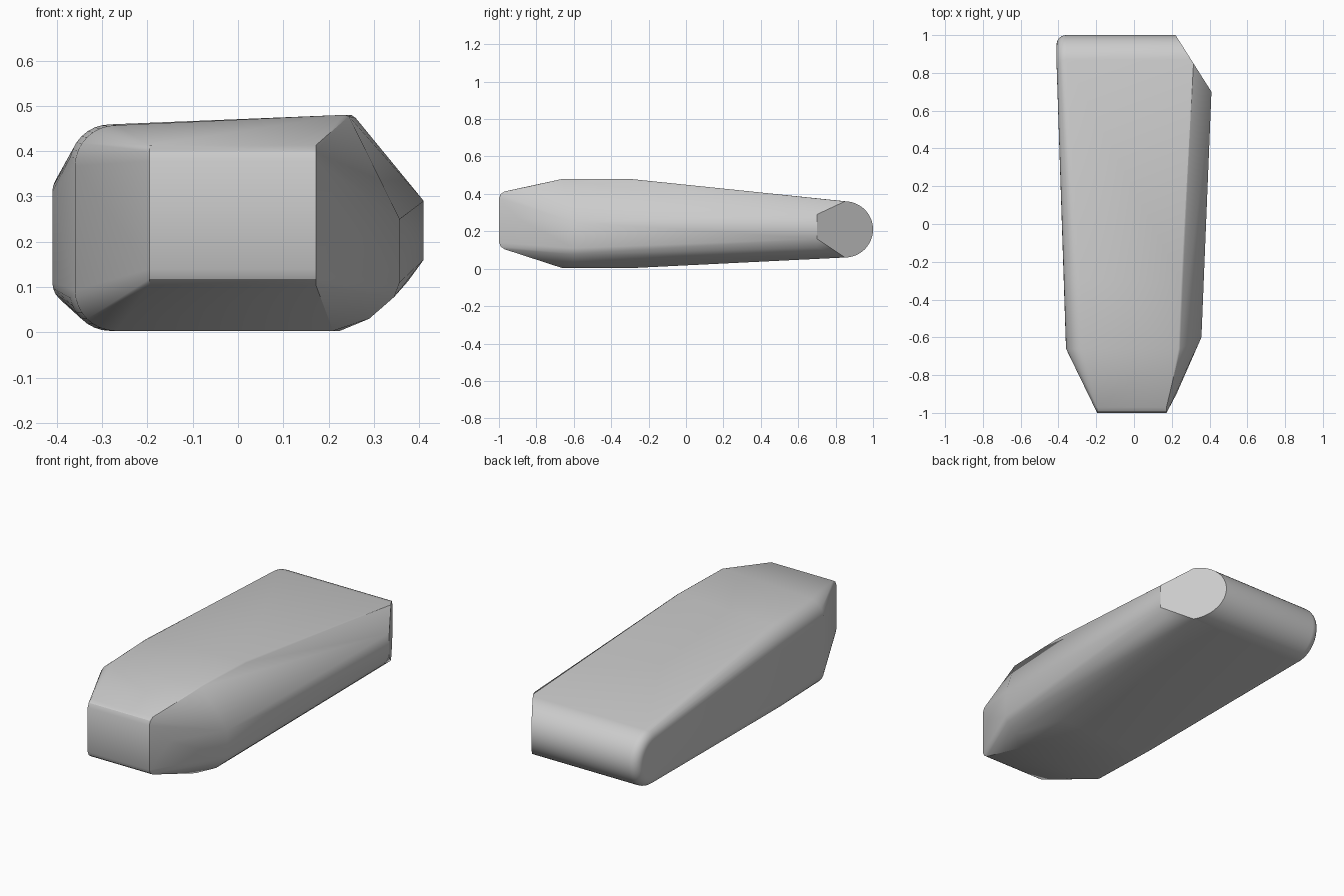
import bpy, bmesh
from math import sin, cos, pi, radians

cube = bpy.data.objects.get("Cube")
if cube:
    bpy.data.objects.remove(cube, do_unlink=True)

grey = bpy.data.materials.new("plain grey")
grey.use_nodes = True
colour = (0.6, 0.6, 0.6, 1)
grey.diffuse_color = colour
grey.node_tree.nodes["Principled BSDF"].inputs["Base Color"].default_value = colour

bm = bmesh.new()


def add(x, y, z):
    bm.verts.new((x, y, z))


def rounded_side(y, x, low, high, r, steps=8):
    """Right wall at x with filleted top and bottom edges."""
    for i in range(steps + 1):
        a = i / steps * pi / 2
        px = x + r * (1 - cos(a))
        add(px, y, high - r + r * sin(a))
        add(px, y, low + r - r * sin(a))


def chamfered_side(y, points):
    """Left wall made of angled flats."""
    for x, z in points:
        add(x, y, z)


# Blunt nose with softened upper and lower edges
for y, low, high in ((-1, .14, .378), (-.99, .118, .4), (-.97, .104, .413)):
    for x in (-.195, .172):
        add(x, y, low)
        add(x, y, high)
add(.225, -.9, .27)

# Deepest part of the body
rounded_side(-.66, -.36, .003, .457, .09)
rounded_side(-.3, -.372, .003, .459, .09)
chamfered_side(-.66, [(.235, .48), (.245, .477), (.21, .003)])
chamfered_side(-.6, [(.357, .25), (.357, .11), (.345, .078), (.29, .03)])
chamfered_side(-.3, [(.25, .48), (.26, .473), (.225, .003)])

# Left shoulder where the tail is cut back
chamfered_side(.7, [(.41, .29), (.41, .16), (.375, .112)])

# Half-round tail: filleted on the right, cut obliquely on the left
radius, fillet, steps = .15, .05, 24
for i in range(steps + 1):
    a = -pi / 2 + pi * i / steps
    for j in range(7):
        b = j / 6 * pi / 2
        r = radius - fillet + fillet * sin(b)
        add(-.41 + fillet * (1 - cos(b)), .85 + r * cos(a), .21 + r * sin(a))
    y = .85 + radius * cos(a)
    add(.41 - (y - .7) * .633, y, .21 + radius * sin(a))

# Skin the sections into one convex body
hull = bmesh.ops.convex_hull(bm, input=bm.verts)
spare = {v for v in hull["geom_interior"] + hull["geom_unused"]
         if isinstance(v, bmesh.types.BMVert)}
bmesh.ops.delete(bm, geom=list(spare), context="VERTS")
bmesh.ops.dissolve_limit(bm, angle_limit=radians(.5), verts=bm.verts, edges=bm.edges)
bmesh.ops.recalc_face_normals(bm, faces=bm.faces)

mesh = bpy.data.meshes.new("tapered_body")
bm.to_mesh(mesh)
bm.free()
body = bpy.data.objects.new("tapered_body", mesh)
bpy.context.collection.objects.link(body)
mesh.materials.append(grey)

# Smooth the fillets and keep the flats crisp
bpy.ops.object.select_all(action="DESELECT")
body.select_set(True)
bpy.context.view_layer.objects.active = body
bpy.ops.object.shade_smooth_by_angle(angle=radians(30))
